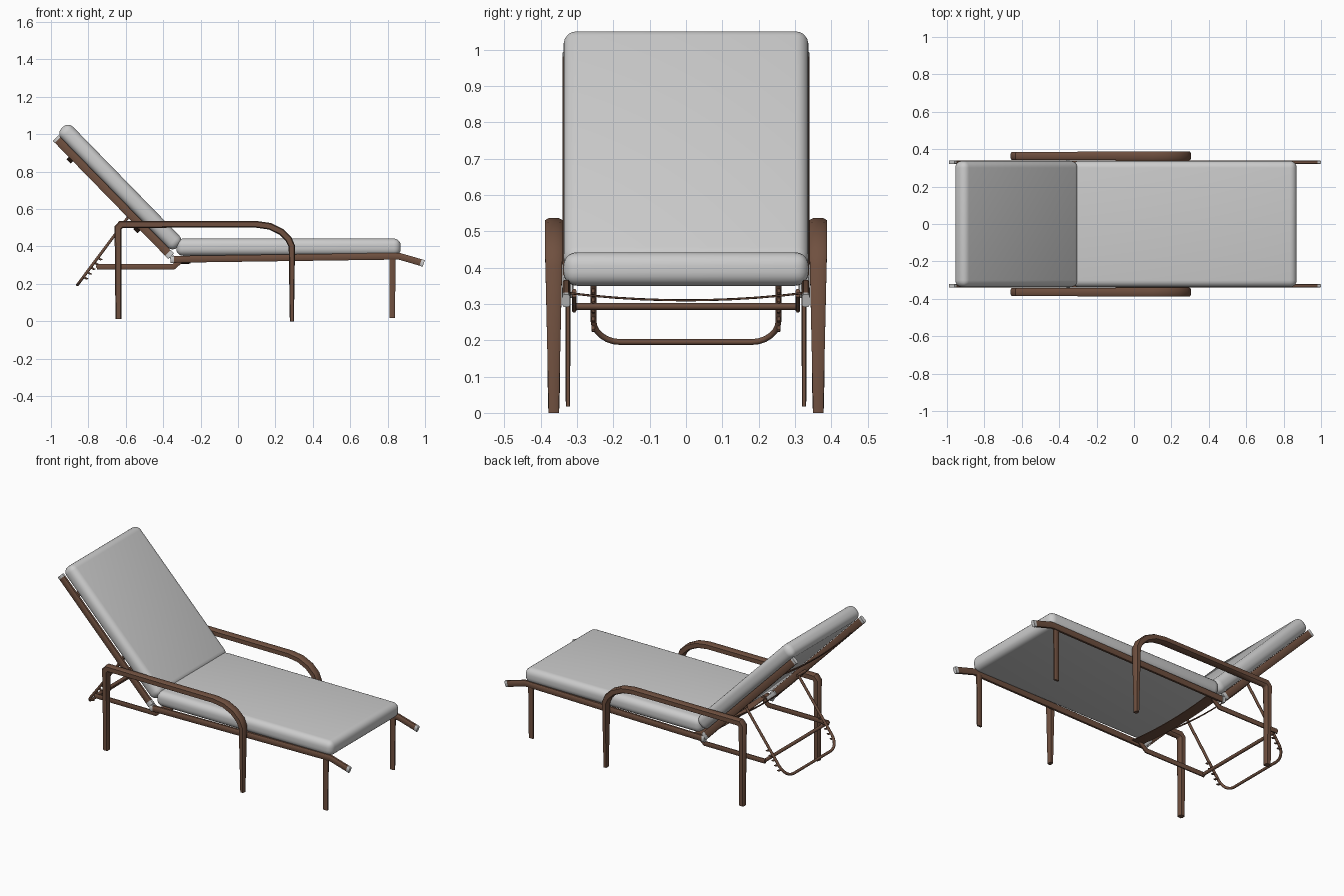
import bpy, bmesh, math
from mathutils import Vector, Matrix

if "Cube" in bpy.data.objects:
    bpy.data.objects.remove(bpy.data.objects["Cube"])

brown = bpy.data.materials.new("brown_frame")
brown.diffuse_color = (0.16, 0.08, 0.05, 1)
brown.use_nodes = True
brown.node_tree.nodes["Principled BSDF"].inputs["Base Color"].default_value = brown.diffuse_color

ROUND = [(math.cos(i * math.pi / 5), math.sin(i * math.pi / 5)) for i in range(10)]
BOX = [(1, .6), (.7, 1), (-.7, 1), (-1, .6), (-1, -.6), (-.7, -1), (.7, -1), (1, -.6)]
Y = Vector((0, 1, 0))


def finish(name, bm, mat=None, smooth=40):
    bmesh.ops.recalc_face_normals(bm, faces=bm.faces)
    me = bpy.data.meshes.new(name)
    bm.to_mesh(me)
    bm.free()
    ob = bpy.data.objects.new(name, me)
    bpy.context.collection.objects.link(ob)
    if mat:
        me.materials.append(mat)
    bpy.ops.object.select_all(action='DESELECT')
    bpy.context.view_layer.objects.active = ob
    ob.select_set(True)
    bpy.ops.object.shade_smooth_by_angle(angle=math.radians(smooth))
    return ob


def sweep(name, pts, sizes, normal=Y, section=BOX, mat=brown):
    """Planar mitred sweep; sizes are (half in plane, half along normal) per point."""
    pts = [Vector(p) for p in pts]
    normal = Vector(normal).normalized()
    if isinstance(sizes, tuple):
        sizes = [sizes] * len(pts)
    bm = bmesh.new()
    rings = []
    for i, p in enumerate(pts):
        a = (p - pts[i - 1]).normalized() if i else None
        b = (pts[i + 1] - p).normalized() if i < len(pts) - 1 else None
        a, b = a or b, b or a
        t = (a + b).normalized()
        side = t.cross(normal) / max(t.dot(a), .4)
        h, w = sizes[i]
        rings.append([bm.verts.new(p + side * u * h + normal * v * w) for u, v in section])
    n = len(section)
    for r, q in zip(rings, rings[1:]):
        for k in range(n):
            bm.faces.new((r[k], r[(k + 1) % n], q[(k + 1) % n], q[k]))
    bm.faces.new(rings[0])
    bm.faces.new(rings[-1])
    return finish(name, bm, mat)


def cushion(name, size, matrix):
    bm = bmesh.new()
    bmesh.ops.create_cube(bm, size=1)
    bmesh.ops.scale(bm, vec=size, verts=bm.verts)
    bmesh.ops.bevel(bm, geom=bm.edges[:], offset=.037, segments=5, profile=.5, affect='EDGES')
    bm.transform(matrix)
    return finish(name, bm, None, 60)


# Frame of the reclined back: u runs up the rail, n points out of its front
base = Vector((-.365, 0, .355))
u = Vector((-.61, 0, .625)).normalized()
n = Vector((u.z, 0, -u.x))


def back(a, b, y=0):
    return base + u * a + n * b + Y * y


# Cushions
cushion("seat_cushion", (1.2, .675, .092), Matrix.Translation((.27, 0, .396)))
m = Matrix((u, -Y, n)).transposed().to_4x4()
m.translation = back(.444, .064)
cushion("back_cushion", (.888, .675, .088), m)

for s, side in ((1, "left"), (-1, "right")):
    # Armrest with tapering front and rear legs
    y = s * .364
    path = [(-.639, .012), (-.641, .5), (-.625, .518), (-.37, .518), (.1, .518), (.17, .508),
            (.23, .479), (.27, .44), (.288, .4), (.288, 0)]
    sizes = [(.016, .016), (.019, .021), (.019, .021), (.018, .022), (.018, .024), (.018, .024),
             (.018, .024), (.018, .024), (.017, .023), (.011, .014)]
    sweep(side + "_armrest", [(x, y, z) for x, z in path], sizes)

    # Seat rail with drooping front end and grey end caps
    y = s * .33
    sweep(side + "_seat_rail", [(-.345, y, .331), (.86, y, .348), (.978, y, .314)], (.018, .010))
    sweep(side + "_seat_rail_front_cap", [(.976, y, .3145), (.993, y, .309)], (.0185, .0105), mat=None)
    sweep(side + "_seat_rail_rear_cap", [(-.362, y, .331), (-.343, y, .331)], (.0185, .0115), mat=None)

    # Foot-end leg
    sweep(side + "_front_leg", [(.826, s * .325, .34), (.824, s * .325, .018)],
          [(.017, .007), (.015, .006)])

    # Back rail with grey caps
    sweep(side + "_back_rail", [back(.012, 0, y), back(.86, 0, y)], (.021, .010))
    sweep(side + "_back_rail_top_cap", [back(.857, 0, y), back(.873, 0, y)], (.0215, .0105), mat=None)
    sweep(side + "_back_rail_lower_cap", [back(-.01, 0, y), back(.014, 0, y)], (.0215, .0105), mat=None)

    # Hinge plate between the back rail and the seat rail
    sweep(side + "_hinge", [back(.03, 0, s * .315), (-.335, s * .315, .325)], (.012, .005), mat=None)

    # Bracket bar carrying the rest rod
    sweep(side + "_rest_bar", [(-.3, s * .308, .33), (-.345, s * .308, .291), (-.755, s * .308, .291)],
          (.014, .006))

# Rod on which the prop notches rest
sweep("rest_rod", [(-.75, -.312, .293), (-.75, .312, .293)], (.01, .01), (1, 0, 0), ROUND)

# U-shaped back prop in its own tilted plane
top, low = Vector((-.585, 0, .56)), Vector((-.858, 0, .195))
d = (low - top).normalized()
pn = d.cross(Y).normalized()
if pn.x < 0:
    pn = -pn
L, W, R = (low - top).length, .255, .075
prop = [top - Y * W]
for c, start in ((-1, 180), (1, 90)):
    for k in range(7):
        a = math.radians(start - 15 * k)
        prop.append(top + d * (L - R + R * math.sin(a)) + Y * (c * (W - R) + R * math.cos(a)))
prop.append(top + Y * W)
sweep("back_prop", prop, (.008, .008), pn, ROUND)

for s, side in ((1, "left"), (-1, "right")):
    # Pivot pin joining prop and back rail, and notch teeth
    sweep(side + "_prop_pivot", [top + Y * s * .245, top + Y * s * .335], (.009, .009), d, ROUND)
    sweep(side + "_pivot_bracket", [top + Y * s * .328, back(.3, 0, s * .328)], (.014, .006))
    for k in range(5):
        p = top + d * (L * (.6 + .07 * k)) + Y * s * W
        sweep(f"{side}_prop_tooth_{k + 1}", [p, p + pn * .018, p + pn * .027 - d * .006],
              [(.007, .005), (.005, .005), (.002, .004)])


# Thin sagging cross slats under the seat and behind the back
def slat(name, centre, down, along, half):
    pts = [centre + Y * .325 * t + down * .02 * (1 - t * t) for t in [i / 5 - 1 for i in range(11)]]
    sweep(name, pts, (.003, half), along)


slat("seat_slat", Vector((-.29, 0, .33)), Vector((0, 0, -1)), (1, 0, 0), .035)
slat("lower_back_slat", back(.22, -.02), -n, u, .016)
slat("upper_back_slat", back(.735, -.015), -n, u, .016)
